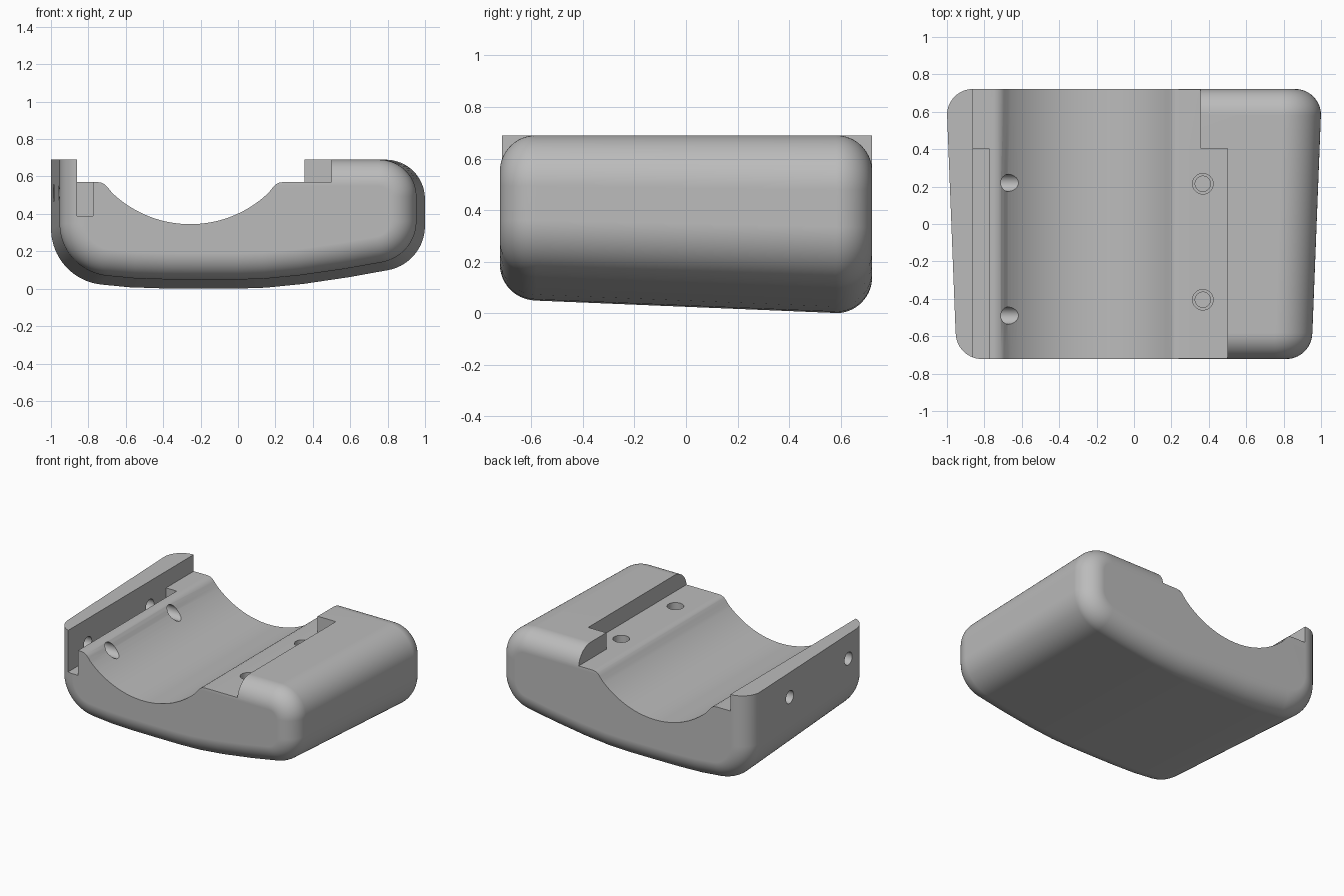
import bpy, bmesh
from math import sin, cos, radians, pi
from mathutils import Vector

cube = bpy.data.objects.get("Cube")
if cube:
    bpy.data.objects.remove(cube, do_unlink=True)

TOP, HALF_Y, FILLET, LEDGE = 0.69, 0.722, 0.14, 0.57

grey = bpy.data.materials.new("plain_grey")
grey.use_nodes = True
colour = (0.5, 0.5, 0.5, 1)
grey.diffuse_color = colour
grey.node_tree.nodes["Principled BSDF"].inputs["Base Color"].default_value = colour


def arc(cx, cz, r, start, end, steps):
    angles = [radians(start + (end - start) * i / steps) for i in range(steps + 1)]
    return [Vector((cx + r * cos(a), cz + r * sin(a))) for a in angles]


def add_object(name, rings):
    """Skin a list of matching closed rings and cap both ends."""
    bm = bmesh.new()
    loops = [[bm.verts.new(p) for p in ring] for ring in rings]
    for a, b in zip(loops, loops[1:]):
        for i in range(len(a)):
            j = (i + 1) % len(a)
            bm.faces.new((a[i], a[j], b[j], b[i]))
    bm.faces.new(loops[0])
    bm.faces.new(loops[-1])
    bmesh.ops.recalc_face_normals(bm, faces=bm.faces)
    mesh = bpy.data.meshes.new(name)
    bm.to_mesh(mesh)
    bm.free()
    ob = bpy.data.objects.new(name, mesh)
    bpy.context.collection.objects.link(ob)
    mesh.materials.append(grey)
    return ob


def prism(name, outline, y0, y1):
    return add_object(name, [[(x, y, z) for x, z in outline] for y in (y0, y1)])


def box(name, x0, x1, y0, y1, z0, z1):
    return prism(name, [(x0, z0), (x1, z0), (x1, z1), (x0, z1)], y0, y1)


def cylinder(name, centre, axis, radius, length, steps=40):
    axis = Vector(axis)
    u = axis.orthogonal().normalized()
    v = axis.cross(u)
    ring = [Vector(centre) + radius * (u * cos(2 * pi * i / steps) + v * sin(2 * pi * i / steps))
            for i in range(steps)]
    return add_object(name, [ring, [p + axis * length for p in ring]])


# Outline of the block: sharp lip on one side, rounded shoulder on the other
outline = [Vector((-1, TOP))]
outline += arc(-0.70, 0.32, 0.30, 180, 264, 20)
outline += [Vector(p) for p in ((-0.58, 0.007), (-0.4, 0.001), (-0.2, 0), (0, 0.0),
                                (0.15, 0.005), (0.35, 0.025), (0.6, 0.062))]
outline += arc(0.76, 0.335, 0.24, -80, 0, 18)
outline += arc(0.79, 0.48, 0.21, 0, 90, 18)
outline += [Vector((0.21, TOP)), Vector((0.2, TOP))]

# Outward directions used to round the front and back edges
normals = []
for i, p in enumerate(outline):
    before = (p - outline[i - 1]).normalized()
    after = (outline[(i + 1) % len(outline)] - p).normalized()
    t = before + after
    normals.append(Vector((t.y, -t.x)).normalized())
normals[0], normals[-2], normals[-1] = Vector((-1, 0)), Vector((0, 1)), Vector((0, 0))

# Loft from front to back, slightly narrower and shallower at the front
STEPS = 14
quarter = [i / STEPS * pi / 2 for i in range(STEPS + 1)]
stations = [(-HALF_Y + FILLET * (1 - cos(a)), FILLET * (1 - sin(a))) for a in quarter]
stations += [(-y, inset) for y, inset in reversed(stations)]
rings = []
for y, inset in stations:
    t = min(1, max(0, (0.6 - y) / 1.2))
    ring = []
    for p, n in zip(outline, normals):
        x = p.x * (1 - 0.047 * t) - n.x * inset
        z = TOP - (TOP - p.y) * (1 - 0.072 * t) - n.y * inset
        ring.append((x, y, z))
    rings.append(ring)
body = add_object("cradle_body", rings)

# Channel with a round trough and softened shoulders
MID, RADIUS, CENTRE_Z = -0.255, 0.605, 0.95
trough = arc(MID, CENTRE_Z, RADIUS, 226, 314, 40)
shoulder = [(0.495, LEDGE), (0.475, 0.567), (0.457, 0.558), (0.44, 0.54)]
channel = [(-0.86, 1), (-0.86, LEDGE)]
channel += [(MID - h, z) for h, z in shoulder] + [tuple(p) for p in trough]
channel += [(MID + h, z) for h, z in reversed(shoulder)]
channel += [(0.355, LEDGE), (0.355, 1)]
cutters = [
    prism("channel_cutter", channel, -1, 1),
    box("slot_cutter", -0.86, -0.775, -1, 0.405, 0.39, 0.8),
    box("notch_cutter", 0.3, 0.5, -1, 0.405, LEDGE, 1),
]

# Cross holes through the lip and trough wall
for y in (0.22, -0.49):
    cutters.append(cylinder("cross_hole_cutter", (-1.2, y, 0.512), (1, 0, 0), 0.046, 0.9))

# Stepped blind holes in the ledge
for y in (0.215, -0.405):
    cutters.append(cylinder("wide_hole_cutter", (0.368, y, 0.47), (0, 0, 1), 0.055, 0.2))
    cutters.append(cylinder("narrow_hole_cutter", (0.368, y, 0.3), (0, 0, 1), 0.041, 0.3))

bpy.ops.object.select_all(action='DESELECT')
bpy.context.view_layer.objects.active = body
body.select_set(True)
for cutter in cutters:
    cutter.hide_render = True
    cut = body.modifiers.new(cutter.name, 'BOOLEAN')
    cut.operation, cut.solver, cut.object = 'DIFFERENCE', 'EXACT', cutter
    bpy.ops.object.modifier_apply(modifier=cut.name)
    bpy.data.objects.remove(cutter, do_unlink=True)

# Smooth curves, crisp edges, flat ends
bpy.ops.object.shade_smooth_by_angle(angle=radians(30))
weighted = body.modifiers.new("flat_ends", 'WEIGHTED_NORMAL')
weighted.keep_sharp = True
